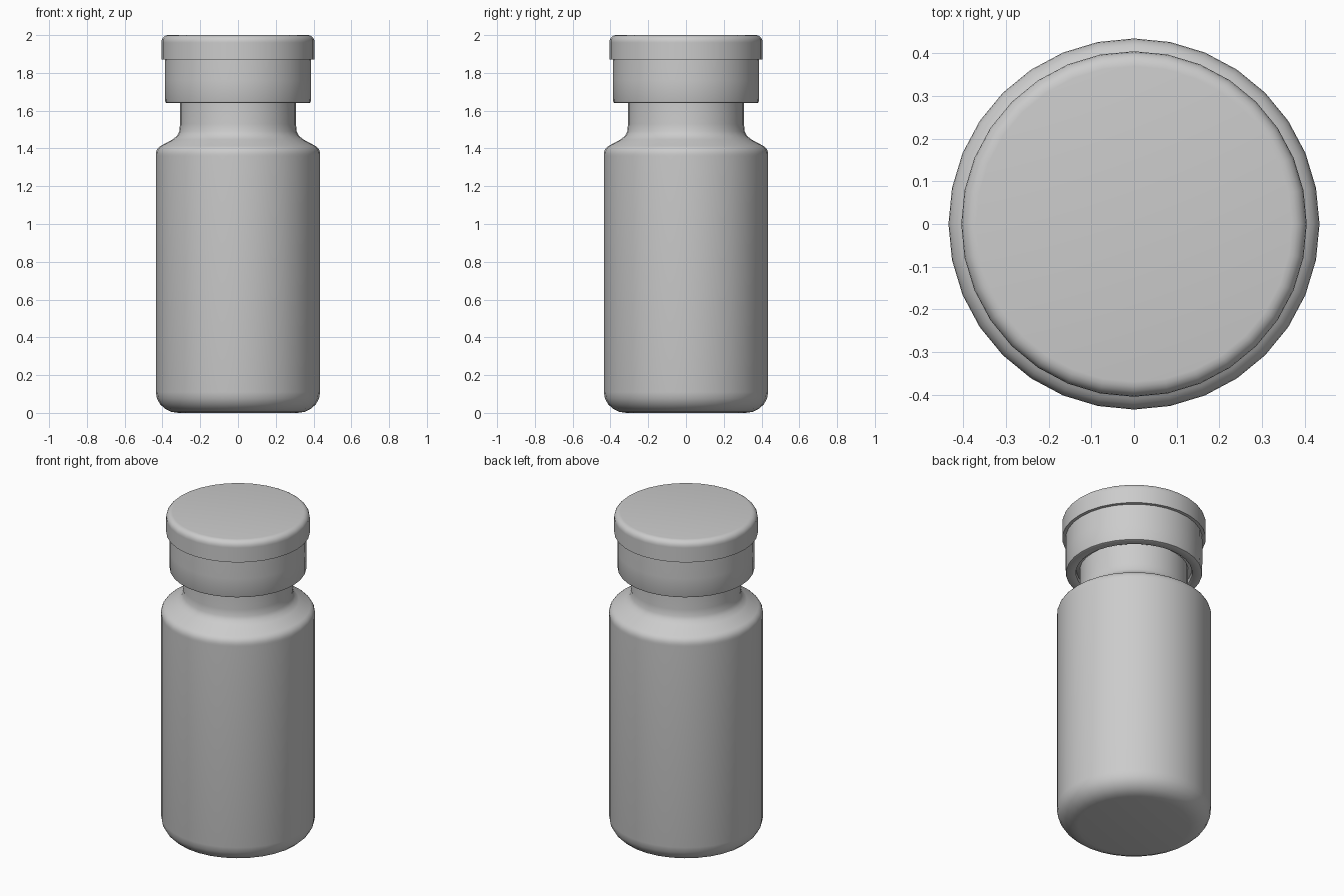
import bpy, bmesh
from math import sin, cos, pi, radians

if "Cube" in bpy.data.objects:
    bpy.data.objects.remove(bpy.data.objects["Cube"])

SIDES = 32


def lathe(name, profile):
    """Revolve (radius, height) points about z; zero radius closes with a fan."""
    bm = bmesh.new()
    rings = []
    for r, z in profile:
        if r == 0:
            rings.append([bm.verts.new((0, 0, z))] * SIDES)
        else:
            rings.append([bm.verts.new((r * cos(2 * pi * i / SIDES),
                                        r * sin(2 * pi * i / SIDES), z))
                          for i in range(SIDES)])
    for a, b in zip(rings, rings[1:]):
        for i in range(SIDES):
            j = (i + 1) % SIDES
            bm.faces.new(list(dict.fromkeys((a[i], a[j], b[j], b[i]))))
    bmesh.ops.recalc_face_normals(bm, faces=bm.faces)
    mesh = bpy.data.meshes.new(name)
    bm.to_mesh(mesh)
    bm.free()
    obj = bpy.data.objects.new(name, mesh)
    bpy.context.collection.objects.link(obj)
    bpy.ops.object.select_all(action='DESELECT')
    obj.select_set(True)
    bpy.context.view_layer.objects.active = obj
    bpy.ops.object.shade_smooth_by_angle(angle=radians(40))
    return obj


def arc(cx, cz, rx, rz, start, end, steps=5):
    """Elliptical run of profile points, angles in degrees."""
    return [(cx + rx * cos(radians(start + (end - start) * i / steps)),
             cz + rz * sin(radians(start + (end - start) * i / steps)))
            for i in range(steps + 1)]


# Bottle: rounded base, straight wall, sloping shoulder, neck and hidden rim
lathe("bottle_body",
      [(0, 0)] + arc(0.315, 0.11, 0.12, 0.11, -90, 0)
      + [(0.435, 1.36)] + arc(0.385, 1.37, 0.05, 0.05, 0, 60, 4)
      + [(0.345, 1.448), (0.322, 1.468), (0.311, 1.49), (0.307, 1.53),
         (0.307, 1.66), (0.36, 1.68), (0.36, 1.85), (0, 1.85)])

# Crimped collar with its lower edge folded in around the neck
lathe("crimp_collar",
      [(0.325, 1.67), (0.328, 1.645), (0.335, 1.64), (0.376, 1.64),
       (0.383, 1.643), (0.386, 1.65), (0.387, 1.76), (0.386, 1.88),
       (0, 1.88)])

# Flip-off cap with a softened top edge
lathe("flip_cap",
      [(0, 1.87), (0.405, 1.87), (0.405, 1.96)]
      + arc(0.37, 1.965, 0.035, 0.035, 0, 90) + [(0, 2.0)])
